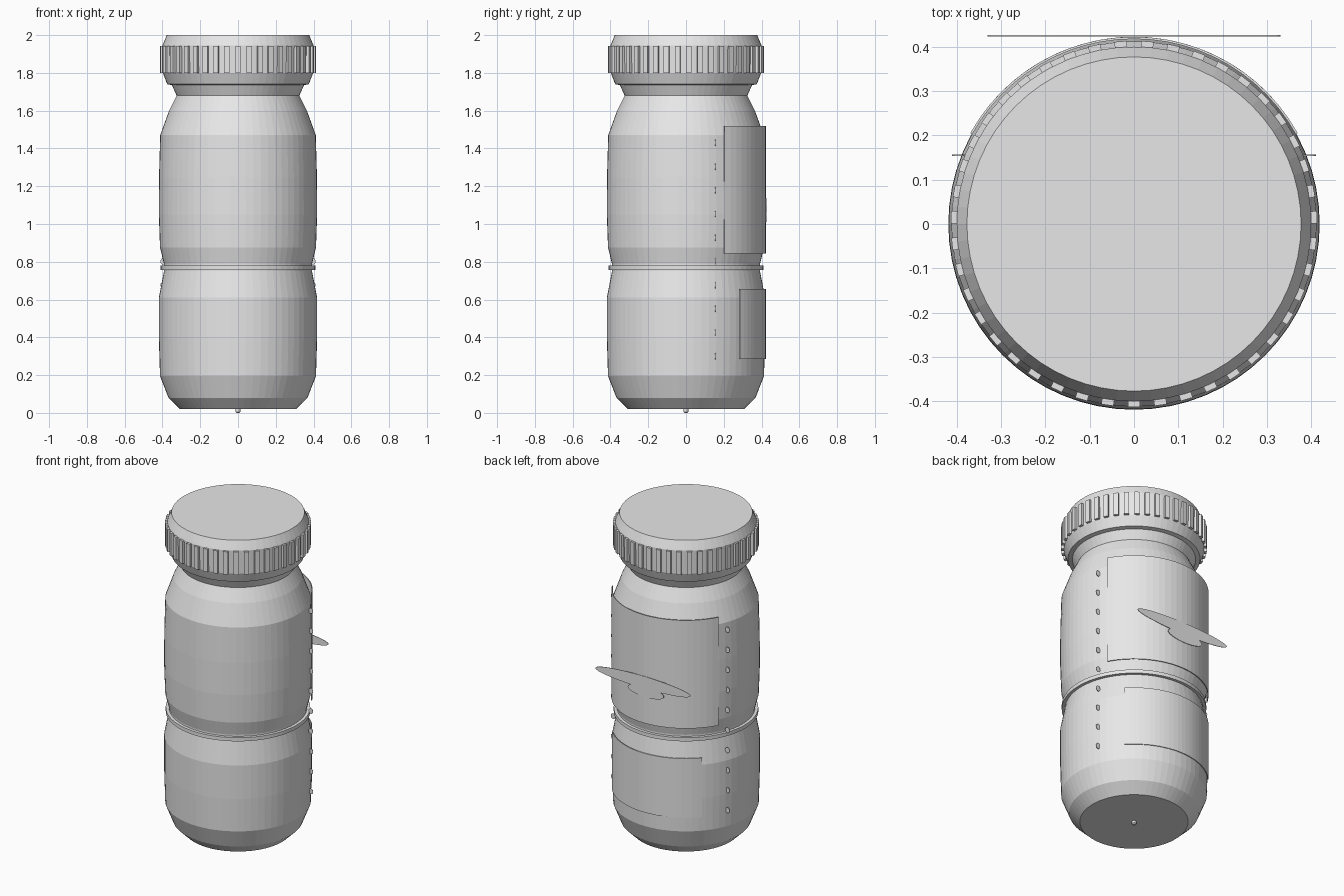
import bpy, bmesh
from math import sin, cos, pi, radians

cube = bpy.data.objects.get("Cube")
if cube:
    bpy.data.objects.remove(cube)

grey = bpy.data.materials.new("light_grey")
grey.use_nodes = True
grey.diffuse_color = (0.8, 0.8, 0.8, 1)
grey.node_tree.nodes["Principled BSDF"].inputs["Base Color"].default_value = (0.8, 0.8, 0.8, 1)


def finish(name, bm):
    bmesh.ops.recalc_face_normals(bm, faces=bm.faces)
    mesh = bpy.data.meshes.new(name)
    bm.to_mesh(mesh)
    bm.free()
    mesh.materials.append(grey)
    obj = bpy.data.objects.new(name, mesh)
    bpy.context.collection.objects.link(obj)
    return obj


def lathe(name, profile, sides=64):
    """Closed solid turned from (radius, height) points."""
    bm = bmesh.new()
    rings = [[bm.verts.new((r * cos(2 * pi * i / sides), r * sin(2 * pi * i / sides), z))
              for i in range(sides)] for r, z in profile]
    for low, high in zip(rings, rings[1:]):
        for i in range(sides):
            j = (i + 1) % sides
            bm.faces.new((low[i], low[j], high[j], high[i]))
    bm.faces.new(rings[0])
    bm.faces.new(rings[-1])
    return finish(name, bm)


def curved_panel(name, radius, start, z0, z1, steps=24):
    """Thin shell wrapped round the back, symmetric about x = 0."""
    bm = bmesh.new()
    pairs = []
    for i in range(steps + 1):
        a = radians(start + (180 - 2 * start) * i / steps)
        x, y = radius * cos(a), radius * sin(a)
        pairs.append((bm.verts.new((x, y, z0)), bm.verts.new((x, y, z1))))
    for (a, b), (c, d) in zip(pairs, pairs[1:]):
        bm.faces.new((a, c, d, b))
    obj = finish(name, bm)
    solid = obj.modifiers.new("thickness", "SOLIDIFY")
    solid.thickness = 0.005
    solid.offset = 0
    return obj


def oval(name, centre, half_width, half_height, thickness=0.003):
    """Flat upright elliptical plate facing the back."""
    bm = bmesh.new()
    edge = [bm.verts.new((half_width * cos(2 * pi * i / 32), -thickness / 2,
                          half_height * sin(2 * pi * i / 32))) for i in range(32)]
    face = bm.faces.new(edge)
    ext = bmesh.ops.extrude_face_region(bm, geom=[face])
    moved = [v for v in ext["geom"] if isinstance(v, bmesh.types.BMVert)]
    bmesh.ops.translate(bm, vec=(0, thickness, 0), verts=moved)
    obj = finish(name, bm)
    obj.location = centre
    return obj


# Jar body with rounded foot, waist and shoulder
lathe("jar_body", [(0.307, 0.02), (0.368, 0.08), (0.413, 0.195), (0.419, 0.4), (0.419, 0.61),
                   (0.392, 0.75), (0.392, 0.79), (0.413, 0.875), (0.419, 1.05), (0.418, 1.25),
                   (0.412, 1.47), (0.365, 1.6), (0.325, 1.68), (0.352, 1.74)])
lathe("waist_ring", [(0.385, 0.757), (0.41, 0.757), (0.41, 0.78), (0.385, 0.78)])
lathe("base_tip", [(0.008, 0), (0.013, 0.006), (0.013, 0.025)], 16)

# Screw cap
lathe("cap", [(0.35, 1.735), (0.375, 1.74), (0.398, 1.8), (0.4, 1.945), (0.396, 1.955), (0.377, 2.0)])

# Grip ribs around the cap
ribs = bmesh.new()
count = 43
for i in range(count):
    a = -pi / 2 + 2 * pi * i / count
    verts = bmesh.ops.create_cube(ribs, size=1)["verts"]
    for v in verts:
        r, t = 0.4 + v.co.x * 0.026, v.co.y * 0.028
        v.co = (r * cos(a) - t * sin(a), r * sin(a) + t * cos(a), 1.871 + v.co.z * 0.142)
finish("cap_ribs", ribs)

# Back labels
curved_panel("upper_label", 0.42, 29, 0.843, 1.52)
curved_panel("lower_label", 0.42, 42.5, 0.285, 0.655)

# Oval emblem plates on the upper label
oval("long_oval_plate", (0, 0.425, 1.10), 0.33, 0.038)
oval("short_oval_plate", (-0.02, 0.425, 1.045), 0.125, 0.035)

# Column of small studs down each side
for side, s in (("left", 1), ("right", -1)):
    for i in range(10):
        oval(f"{side}_stud_{i + 1}", (s * 0.396, 0.155, 0.3 + i * 0.1255), 0.015, 0.017)
